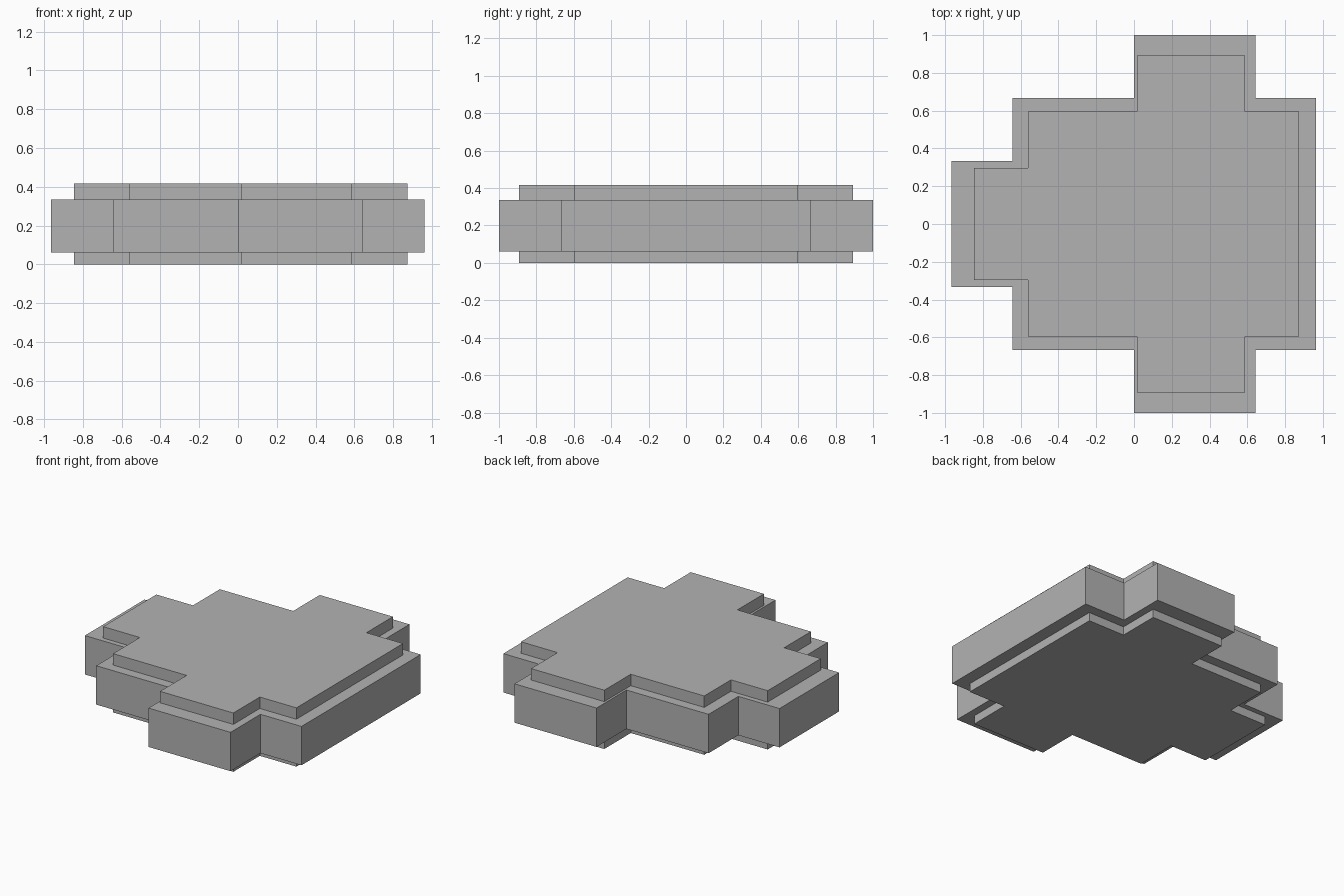
import bpy, bmesh

if "Cube" in bpy.data.objects:
    bpy.data.objects.remove(bpy.data.objects["Cube"])

grey = bpy.data.materials.new("plain grey")
grey.diffuse_color = (0.45, 0.45, 0.45, 1)
grey.use_nodes = True
grey.node_tree.nodes["Principled BSDF"].inputs["Base Color"].default_value = grey.diffuse_color


def stepped_slab(name, xs, ys, z0, z1):
    """Extrude a stepped outline, mirrored across y = 0."""
    xa, xb, xc, xd, xe = xs
    ya, yb, yc = ys
    half = [(xe, yb), (xd, yb), (xd, yc), (xc, yc),
            (xc, yb), (xb, yb), (xb, ya), (xa, ya)]
    outline = half + [(x, -y) for x, y in reversed(half)]
    bm = bmesh.new()
    base = bm.faces.new([bm.verts.new((x, y, z0)) for x, y in outline])
    ext = bmesh.ops.extrude_face_region(bm, geom=[base], use_keep_orig=True)
    top = [v for v in ext["geom"] if isinstance(v, bmesh.types.BMVert)]
    bmesh.ops.translate(bm, verts=top, vec=(0, 0, z1 - z0))
    bmesh.ops.recalc_face_normals(bm, faces=bm.faces)
    mesh = bpy.data.meshes.new(name)
    bm.to_mesh(mesh)
    bm.free()
    mesh.materials.append(grey)
    obj = bpy.data.objects.new(name, mesh)
    bpy.context.collection.objects.link(obj)
    return obj


# Wide middle slab
OUTER = (-0.965, -0.643, 0.0, 0.642, 0.963), (0.333, 0.666, 1.0)
stepped_slab("middle_slab", *OUTER, 0.06, 0.335)

# Narrower plates above and below
INNER = (-0.847, -0.56, 0.015, 0.588, 0.874), (0.297, 0.596, 0.892)
stepped_slab("top_plate", *INNER, 0.335, 0.416)
stepped_slab("bottom_plate", *INNER, 0.0, 0.06)
